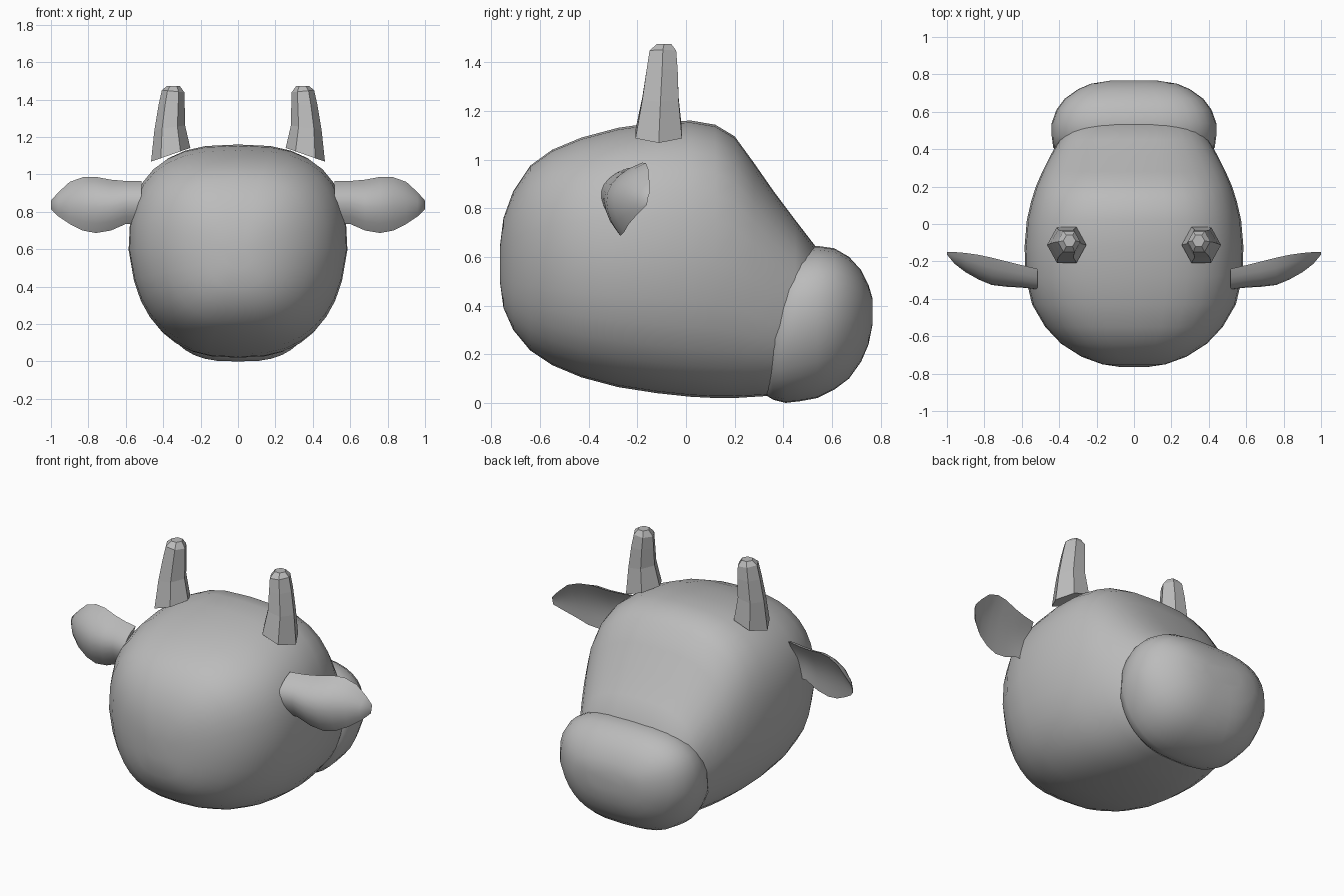
import bpy, bmesh, math
from mathutils import Vector

cube = bpy.data.objects.get("Cube")
if cube:
    bpy.data.objects.remove(cube, do_unlink=True)

grey = bpy.data.materials.new("plain grey")
grey.use_nodes = True
GREY = (0.5, 0.5, 0.5, 1)
grey.diffuse_color = GREY
grey.node_tree.nodes["Principled BSDF"].inputs["Base Color"].default_value = GREY


def loft(name, rings, smooth_angle=None):
    """Skin a list of equally long closed rings and cap both ends."""
    bm = bmesh.new()
    loops = [[bm.verts.new(p) for p in ring] for ring in rings]
    n = len(loops[0])
    for a, b in zip(loops, loops[1:]):
        for i in range(n):
            j = (i + 1) % n
            bm.faces.new((a[i], a[j], b[j], b[i]))
    bm.faces.new(loops[0])
    bm.faces.new(loops[-1])
    bmesh.ops.recalc_face_normals(bm, faces=bm.faces)
    mesh = bpy.data.meshes.new(name)
    bm.to_mesh(mesh)
    bm.free()
    mesh.materials.append(grey)
    obj = bpy.data.objects.new(name, mesh)
    bpy.context.collection.objects.link(obj)
    if smooth_angle:
        bpy.ops.object.select_all(action="DESELECT")
        bpy.context.view_layer.objects.active = obj
        obj.select_set(True)
        bpy.ops.object.shade_smooth_by_angle(angle=math.radians(smooth_angle))
    return obj


def section(y, low, high, half, power, taper, n=32):
    """Rounded box section across y, narrower towards the bottom."""
    ring = []
    for i in range(n):
        a = 2 * math.pi * i / n
        c, s = math.cos(a), math.sin(a)
        u = math.copysign(abs(c) ** (2 / power), c)
        v = math.copysign(abs(s) ** (2 / power), s)
        x = half * u * (1 - taper * max(0, -v))
        ring.append((x, y, (low + high) / 2 + v * (high - low) / 2))
    return ring


# Head: y, bottom, top, half width
HEAD = [(-.765, .50, .64, .07), (-.75, .39, .76, .17), (-.71, .30, .87, .28),
        (-.64, .215, .975, .39), (-.55, .155, 1.04, .475), (-.43, .105, 1.09, .545),
        (-.28, .065, 1.13, .58), (-.12, .04, 1.153, .585), (.02, .025, 1.16, .573),
        (.12, .02, 1.143, .55), (.2, .02, 1.095, .525), (.28, .025, .985, .49),
        (.36, .03, .87, .45), (.45, .05, .75, .40), (.55, .1, .62, .34)]
loft("head", [section(*r, 2.7, .12) for r in HEAD], 60)

# Muzzle
MUZZLE = [(.33, .03, .42, .33), (.36, .012, .50, .40), (.41, .0, .60, .432),
          (.47, .007, .637, .44), (.54, .02, .645, .44), (.61, .055, .635, .415),
          (.67, .10, .60, .37), (.72, .17, .545, .30), (.75, .24, .485, .23),
          (.766, .32, .43, .13)]
loft("muzzle", [section(*r, 3.0, .22) for r in MUZZLE], 60)

# Ears: x, upper rim y z, lower rim y z, depth of the rounded back
EAR = [(.515, -.24, .965, -.29, .74, .085), (.60, -.22, .965, -.29, .735, .085),
       (.68, -.20, .972, -.28, .70, .095), (.76, -.18, .987, -.27, .687, .10),
       (.83, -.165, .985, -.255, .70, .085), (.90, -.155, .96, -.235, .735, .06),
       (.96, -.15, .905, -.20, .775, .035), (1.0, -.15, .86, -.16, .815, .008)]


def ear_ring(side, x, y0, z0, y1, z1, depth, n=8):
    top, low = Vector((side * x, y0, z0)), Vector((side * x, y1, z1))
    chord = (low - top).normalized()
    back = Vector((0, chord.z, -chord.y))
    outer = [top.lerp(low, i / n) + back * depth * math.sin(math.pi * i / n) ** .8
             for i in range(n + 1)]
    inner = [top.lerp(low, i / n) + back * depth * .25 * math.sin(math.pi * i / n)
             for i in range(n - 1, 0, -1)]
    return outer + inner


# Horns: six flat sides; x, y, z, radius, sideways slope of the ring
HORN = [(.36, -.112, 1.105, .105, .35), (.365, -.105, 1.25, .082, .15),
        (.355, -.098, 1.37, .07, 0), (.347, -.095, 1.445, .06, -.1),
        (.345, -.09, 1.474, .033, 0)]


def horn_ring(side, x, y, z, r, slope):
    angles = [math.tau * i / 6 for i in range(6)]
    return [(side * (x + r * math.cos(a)), y + r * 1.05 * math.sin(a),
             z - slope * r * math.cos(a)) for a in angles]


for side, label in ((1, "left"), (-1, "right")):
    loft(label + "_ear", [ear_ring(side, *e) for e in EAR], 50)
    loft(label + "_horn", [horn_ring(side, *h) for h in HORN])
